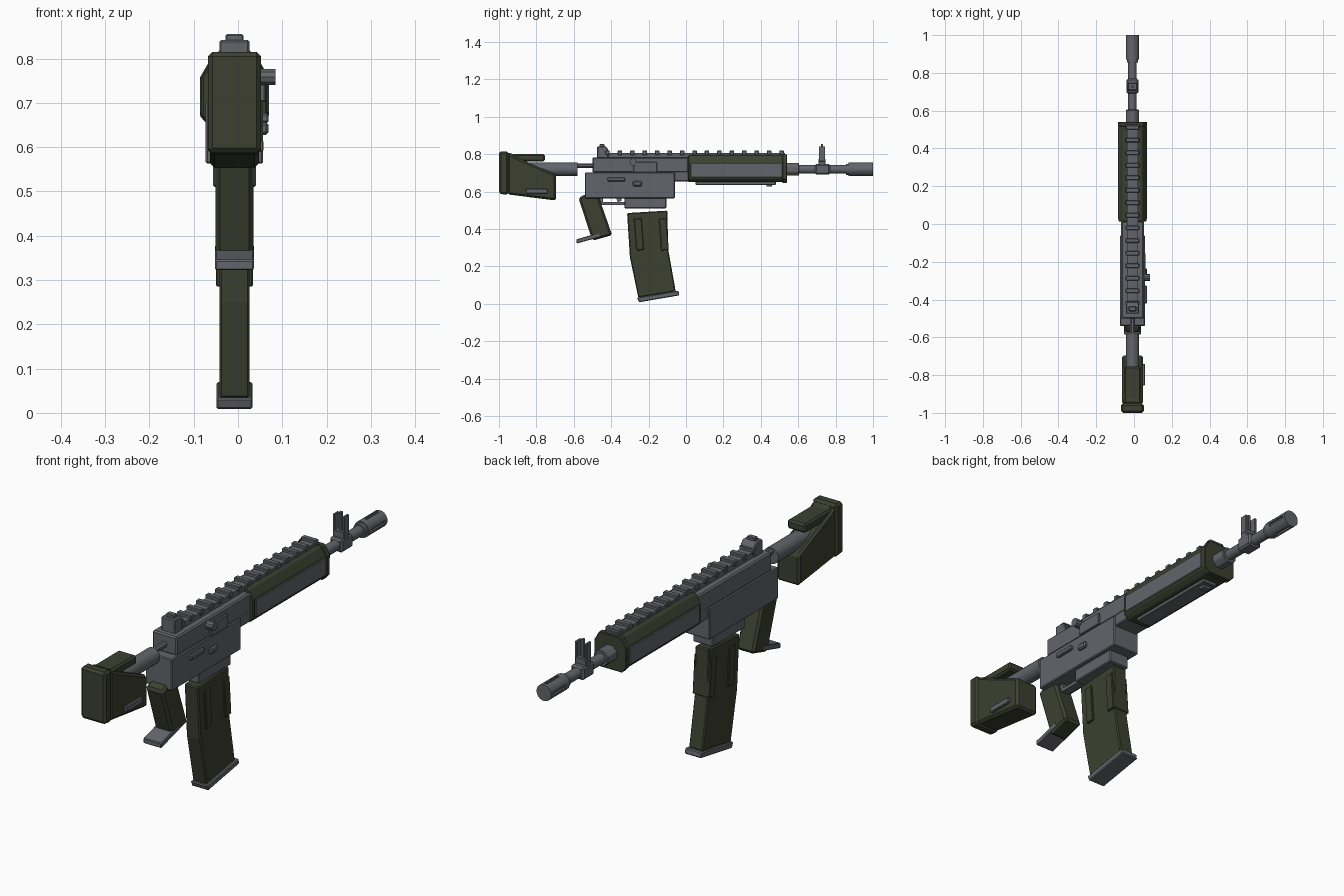
import bpy, bmesh, math
from mathutils import Vector

if "Cube" in bpy.data.objects:
    bpy.data.objects.remove(bpy.data.objects["Cube"])

CX = -0.008      # centre plane of the body
AXIS = 0.719     # barrel height


def material(name, rgb):
    m = bpy.data.materials.new(name)
    m.diffuse_color = (*rgb, 1)
    m.use_nodes = True
    m.node_tree.nodes["Principled BSDF"].inputs["Base Color"].default_value = m.diffuse_color
    return m


GREEN = material("olive green", (0.045, 0.051, 0.030))
GREY = material("gunmetal grey", (0.125, 0.130, 0.146))


def prism(name, pts, axis, a, b, mat, bevel=0.0):
    """Extrude a closed profile along x (points y,z) or along y (points x,z)."""
    bm = bmesh.new()
    place = (lambda p, t: (t, p[0], p[1])) if axis == "x" else (lambda p, t: (p[0], t, p[1]))
    lo = [bm.verts.new(place(p, a)) for p in pts]
    hi = [bm.verts.new(place(p, b)) for p in pts]
    bm.faces.new(lo)
    bm.faces.new(hi[::-1])
    n = len(pts)
    for i in range(n):
        j = (i + 1) % n
        bm.faces.new((lo[i], hi[i], hi[j], lo[j]))
    bmesh.ops.recalc_face_normals(bm, faces=bm.faces[:])
    me = bpy.data.meshes.new(name)
    bm.to_mesh(me)
    bm.free()
    me.materials.append(mat)
    ob = bpy.data.objects.new(name, me)
    bpy.context.collection.objects.link(ob)
    if bevel:
        mod = ob.modifiers.new("edge bevel", "BEVEL")
        mod.width = bevel
        mod.segments = 1
        mod.limit_method = "ANGLE"
    return ob


def side(name, pts, half, mat, bevel=0.0):
    """Side profile (y,z), symmetric about the centre plane."""
    return prism(name, pts, "x", CX - half, CX + half, mat, bevel)


def box(name, x, y, z, mat, bevel=0.0):
    return prism(name, [(y[0], z[0]), (y[1], z[0]), (y[1], z[1]), (y[0], z[1])],
                 "x", x[0], x[1], mat, bevel)


def cbox(name, half, y, z, mat, bevel=0.0):
    return box(name, (CX - half, CX + half), y, z, mat, bevel)


def tube(name, r, y0, y1, mat, sides=16, bevel=0.0, z=AXIS):
    pts = [(CX + r * math.cos(2 * math.pi * (i + 0.5) / sides),
            z + r * math.sin(2 * math.pi * (i + 0.5) / sides)) for i in range(sides)]
    ob = prism(name, pts, "y", y0, y1, mat, bevel)
    if sides > 8:
        bpy.ops.object.select_all(action="DESELECT")
        ob.select_set(True)
        bpy.context.view_layer.objects.active = ob
        bpy.ops.object.shade_smooth_by_angle(angle=math.radians(35))
    return ob


# Stock
side("stock_body", [(-0.955, 0.812), (-0.92, 0.79), (-0.695, 0.69), (-0.695, 0.552), (-0.955, 0.585)],
     0.055, GREEN, 0.010)
side("stock_pad", [(-1.0, 0.588), (-0.95, 0.582), (-0.95, 0.815), (-1.0, 0.815)], 0.060, GREEN, 0.010)
side("cheek_rest", [(-0.95, 0.76), (-0.755, 0.76), (-0.755, 0.800), (-0.93, 0.800), (-0.95, 0.812)],
     0.045, GREEN, 0.008)
box("stock_slot", (0.03, 0.058), (-0.855, -0.74), (0.59, 0.615), GREY, 0.003)
tube("buffer_tube", 0.036, -0.94, -0.58, GREY)
tube("buffer_pin", 0.014, -0.58, -0.49, GREY, 8, z=0.738)

# Receiver
cbox("lower_receiver", 0.065, (-0.54, -0.06), (0.563, 0.702), GREY, 0.004)
cbox("upper_receiver", 0.060, (-0.50, 0.015), (0.700, 0.783), GREY, 0.006)
cbox("upper_receiver_front", 0.058, (-0.07, 0.015), (0.655, 0.71), GREY, 0.004)
cbox("magazine_well", 0.049, (-0.33, -0.105), (0.51, 0.57), GREY, 0.004)

# Right-hand controls
box("port_cover", (0.03, 0.062), (-0.28, -0.155), (0.702, 0.757), GREY, 0.003)
box("selector", (0.04, 0.069), (-0.42, -0.325), (0.655, 0.676), GREY, 0.004)
box("release_button", (0.04, 0.069), (-0.285, -0.235), (0.628, 0.656), GREY, 0.006)
bolt = [(-0.283 + 0.019 * math.cos(math.pi * i / 5), 0.758 + 0.019 * math.sin(math.pi * i / 5)) for i in range(10)]
prism("bolt_handle", bolt, "x", 0.03, 0.085, GREY)

# Pistol grip and trigger
side("grip", [(-0.575, 0.565), (-0.545, 0.582), (-0.47, 0.582), (-0.395, 0.367), (-0.50, 0.337)],
     0.043, GREEN, 0.010)
side("grip_foot", [(-0.585, 0.322), (-0.455, 0.358), (-0.462, 0.380), (-0.585, 0.345)], 0.044, GREY, 0.003)
cbox("trigger_guard", 0.018, (-0.455, -0.325), (0.528, 0.543), GREY)
cbox("guard_rear", 0.018, (-0.47, -0.445), (0.528, 0.57), GREY)
side("trigger", [(-0.375, 0.57), (-0.345, 0.57), (-0.345, 0.55), (-0.365, 0.543)], 0.010, GREY)

# Magazine
side("magazine", [(-0.315, 0.485), (-0.10, 0.498), (-0.095, 0.29), (-0.055, 0.066), (-0.255, 0.033), (-0.30, 0.25)],
     0.034, GREEN, 0.005)
side("magazine_floor", [(-0.252, 0.008), (-0.035, 0.045), (-0.040, 0.070), (-0.262, 0.033)], 0.041, GREY, 0.004)
for k, y in enumerate((-0.278, -0.145)):
    side(f"magazine_rib_{k + 1}", [(y, 0.455), (y + 0.040, 0.458), (y + 0.053, 0.288), (y + 0.013, 0.285)],
         0.042, GREEN, 0.003)


# Handguard
def guard_section(grow):
    half = [(0.050 + grow, 0.795 + grow), (0.074 + grow, 0.757), (0.074 + grow, 0.670), (0.052 + grow, 0.650 - grow)]
    return [(CX + x, z) for x, z in half] + [(CX - x, z) for x, z in half[::-1]]


prism("handguard", guard_section(0), "y", 0.012, 0.53, GREEN, 0.004)
prism("handguard_cap", guard_section(0.004), "y", 0.515, 0.54, GREEN, 0.003)
for s, label in ((-1, "left"), (1, "right")):
    x = sorted((CX + s * 0.05, CX + s * 0.078))
    box(f"handguard_panel_{label}", x, (0.025, 0.515), (0.675, 0.752), GREY, 0.003)
cbox("handguard_underplate", 0.035, (0.05, 0.48), (0.636, 0.66), GREY, 0.003)
cbox("underplate_stud", 0.018, (0.43, 0.46), (0.626, 0.645), GREY)

# Top rail
cbox("rail_base", 0.030, (-0.445, 0.53), (0.775, 0.807), GREY)
for k in range(15):
    y = -0.42 + k * 0.0665
    cbox(f"rail_tooth_{k + 1}", 0.036, (y - 0.012, y + 0.012), (0.795, 0.820), GREY, 0.003)

# Rear sight
side("rear_sight_base", [(-0.475, 0.775), (-0.415, 0.775), (-0.415, 0.825), (-0.43, 0.842), (-0.475, 0.842)],
     0.034, GREY, 0.004)
cbox("rear_sight_top", 0.020, (-0.462, -0.437), (0.835, 0.855), GREY, 0.003)

# Barrel
tube("barrel_nut", 0.037, 0.53, 0.605, GREY, 8, 0.003)
tube("barrel", 0.023, 0.59, 0.88, GREY)
tube("muzzle_collar", 0.030, 0.855, 0.88, GREY)
muzzle = tube("muzzle", 0.036, 0.87, 1.0, GREY)
for k, (hx, hz) in enumerate(((0.007, 0.06), (0.06, 0.007))):
    cutter = cbox(f"muzzle_cutter_{k + 1}", hx, (0.90, 0.985), (AXIS - hz, AXIS + hz), GREY)
    cutter.hide_render = True
    cutter.hide_set(True)
    cut = muzzle.modifiers.new("slot", "BOOLEAN")
    cut.operation = "DIFFERENCE"
    cut.solver = "EXACT"
    cut.object = cutter
tube("muzzle_core", 0.028, 0.875, 0.998, GREY)

# Front sight
cbox("gas_block", 0.031, (0.69, 0.77), (0.690, 0.748), GREY, 0.008)
cbox("front_sight_base", 0.028, (0.708, 0.746), (0.74, 0.775), GREY, 0.003)
for s, label in ((-1, "left"), (1, "right")):
    x = sorted((CX + s * 0.018, CX + s * 0.029))
    box(f"front_sight_ear_{label}", x, (0.710, 0.744), (0.76, 0.842), GREY, 0.002)
cbox("front_sight_post", 0.005, (0.721, 0.733), (0.76, 0.853), GREY)
